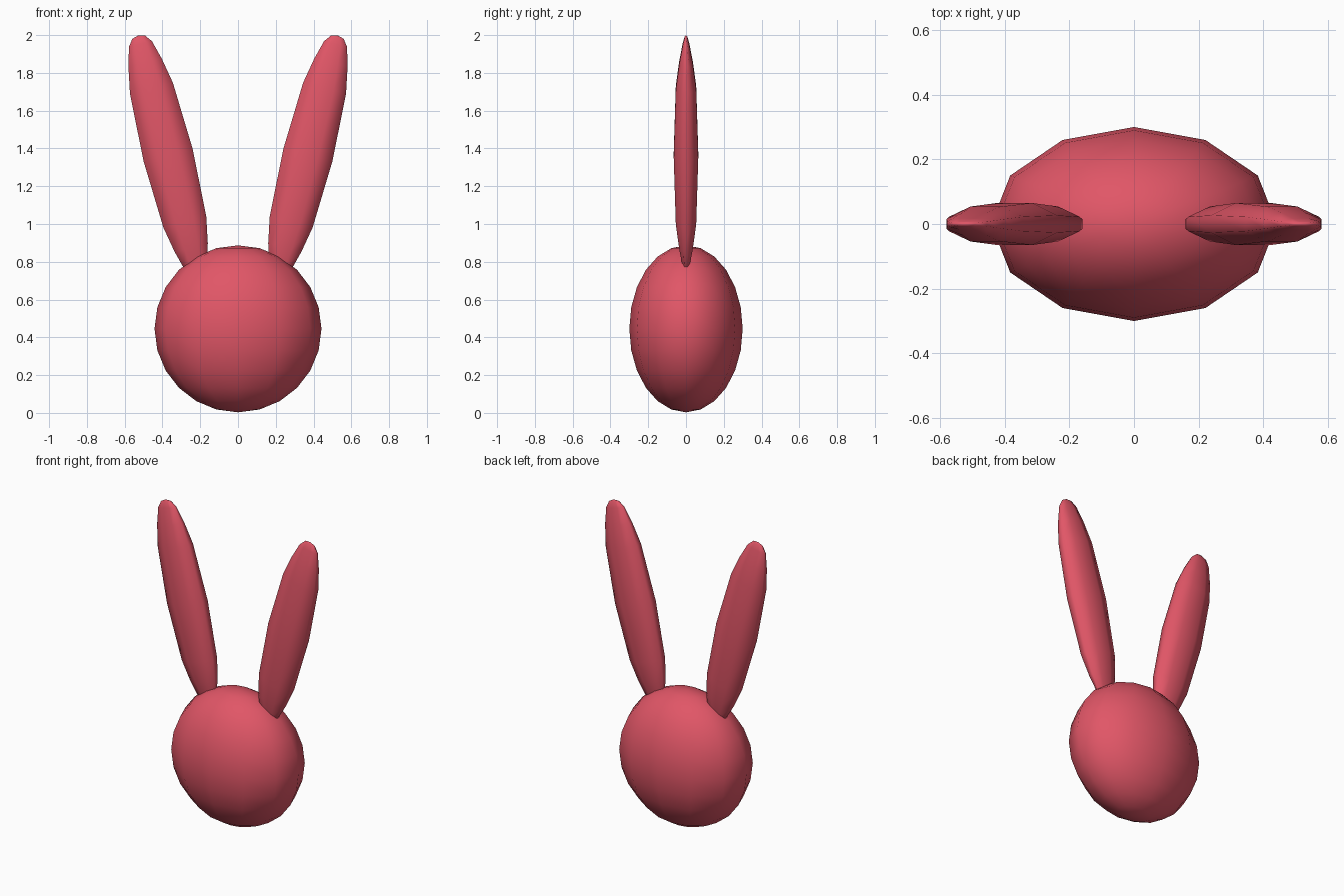
import bpy, bmesh, math
from mathutils import Matrix, Vector

cube = bpy.data.objects.get("Cube")
if cube:
    bpy.data.objects.remove(cube, do_unlink=True)

# One colour for everything
RED = (0.75, 0.093, 0.135, 1)
coral = bpy.data.materials.new("coral_red")
coral.use_nodes = True
coral.diffuse_color = RED
coral.node_tree.nodes["Principled BSDF"].inputs["Base Color"].default_value = RED


def add_object(name, bm):
    bmesh.ops.recalc_face_normals(bm, faces=bm.faces)
    for face in bm.faces:
        face.smooth = True
    mesh = bpy.data.meshes.new(name)
    bm.to_mesh(mesh)
    bm.free()
    mesh.materials.append(coral)
    obj = bpy.data.objects.new(name, mesh)
    bpy.context.collection.objects.link(obj)
    return obj


# Head: flattened ball standing on the ground
bm = bmesh.new()
bmesh.ops.create_uvsphere(bm, u_segments=12, v_segments=12, radius=1)
turn = Matrix.Rotation(math.pi / 2, 4, "Z")
bmesh.ops.transform(bm, matrix=turn, verts=bm.verts)
bmesh.ops.scale(bm, vec=(0.442, 0.3, 0.442), verts=bm.verts)
bmesh.ops.translate(bm, vec=(0, 0, 0.445), verts=bm.verts)
add_object("head", bm)

# Ear profile from middle to tip: distance along, half width, half thickness
HALF = [(0, 0.134, 0.065), (0.366, 0.117, 0.054), (0.503, 0.091, 0.036),
        (0.605, 0.063, 0.017), (0.643, 0.035, 0.007)]
RINGS = [(-d, w, t) for d, w, t in reversed(HALF[1:])] + HALF
SIDES = 8
TIP = 0.653


def make_ear(name, side):
    bm = bmesh.new()
    grow = 1 / math.cos(math.pi / SIDES)
    angles = [(i + 0.5) * math.tau / SIDES for i in range(SIDES)]
    loops = [[bm.verts.new((w * grow * math.cos(a), t * grow * math.sin(a), d))
              for a in angles] for d, w, t in RINGS]
    bottom = bm.verts.new((0, 0, -TIP))
    top = bm.verts.new((0, 0, TIP))
    for i in range(SIDES):
        j = (i + 1) % SIDES
        for low, high in zip(loops, loops[1:]):
            bm.faces.new((low[i], low[j], high[j], high[i]))
        bm.faces.new((bottom, loops[0][j], loops[0][i]))
        bm.faces.new((top, loops[-1][i], loops[-1][j]))
    # Lean outward and place on the head
    tilt = Matrix.Rotation(math.radians(14) * side, 4, "Y")
    place = Matrix.Translation(Vector((0.37 * side, 0, 1.365)))
    bmesh.ops.transform(bm, matrix=place @ tilt, verts=bm.verts)
    return add_object(name, bm)


make_ear("left_ear", 1)
make_ear("right_ear", -1)
